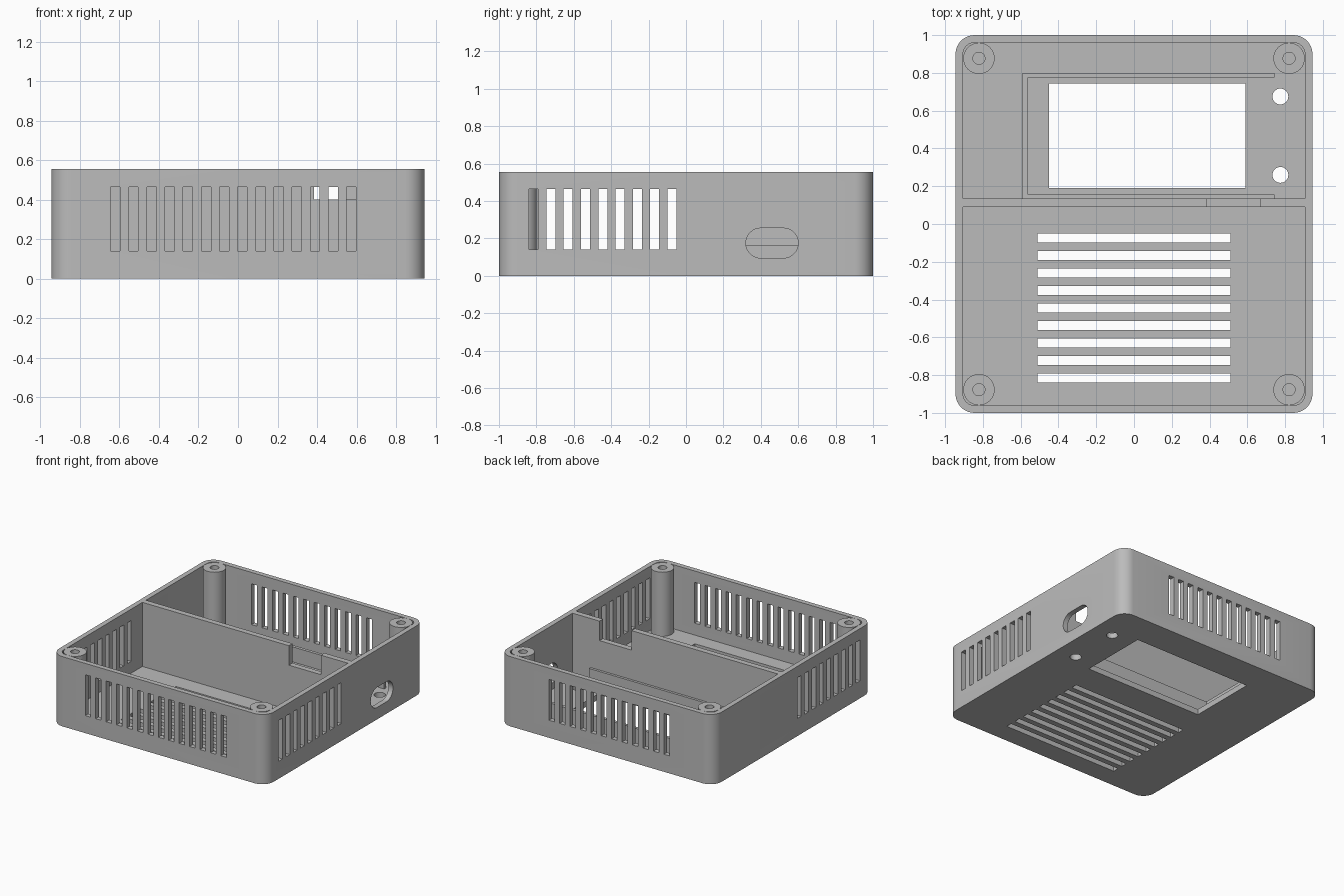
import bpy, bmesh, math
from mathutils import Matrix, Vector

cube = bpy.data.objects.get("Cube")
if cube:
    bpy.data.objects.remove(cube, do_unlink=True)

grey = bpy.data.materials.new("plain grey")
grey.use_nodes = True
colour = (0.5, 0.5, 0.5, 1)
grey.diffuse_color = colour
grey.node_tree.nodes["Principled BSDF"].inputs["Base Color"].default_value = colour

# Maps a flat outline and its thickness to the named axis
AXES = {
    "z": Matrix.Identity(3),
    "y": Matrix(((1, 0, 0), (0, 0, -1), (0, 1, 0))),
    "x": Matrix(((0, 0, 1), (1, 0, 0), (0, 1, 0))),
}


def rounded(w, h, r=0, steps=8):
    """Outline of a rectangle with rounded corners."""
    if r == 0:
        return [(-w/2, -h/2), (w/2, -h/2), (w/2, h/2), (-w/2, h/2)]
    pts = []
    for q, (sx, sy) in enumerate(((1, 1), (-1, 1), (-1, -1), (1, -1))):
        for i in range(steps + 1):
            a = math.pi / 2 * (q + i / steps)
            p = Vector((sx * (w/2 - r) + r * math.cos(a),
                        sy * (h/2 - r) + r * math.sin(a)))
            if not pts or (p - pts[-1]).length > 1e-4:
                pts.append(p)
    if (pts[0] - pts[-1]).length < 1e-4:
        pts.pop()
    return pts


def prism(bm, outline, depth, centre, axis="z"):
    """Extrude an outline along an axis, centred on a point."""
    m, c = AXES[axis], Vector(centre)
    rings = [[bm.verts.new(c + m @ Vector((p[0], p[1], d))) for p in outline]
             for d in (-depth/2, depth/2)]
    low, high = rings
    bm.faces.new(low[::-1])
    bm.faces.new(high)
    n = len(outline)
    for i in range(n):
        j = (i + 1) % n
        bm.faces.new((low[i], low[j], high[j], high[i]))


def make(name, bm):
    bmesh.ops.recalc_face_normals(bm, faces=bm.faces)
    mesh = bpy.data.meshes.new(name)
    bm.to_mesh(mesh)
    bm.free()
    mesh.materials.append(grey)
    obj = bpy.data.objects.new(name, mesh)
    bpy.context.collection.objects.link(obj)
    return obj


def activate(obj):
    bpy.ops.object.select_all(action="DESELECT")
    obj.select_set(True)
    bpy.context.view_layer.objects.active = obj


def cut(obj, bm):
    """Subtract the shapes in bm from an object."""
    cutter = make("cutter", bm)
    cutter.hide_render = True
    mod = obj.modifiers.new("cut", "BOOLEAN")
    mod.operation, mod.solver, mod.object = "DIFFERENCE", "EXACT", cutter
    activate(obj)
    bpy.ops.object.modifier_apply(modifier=mod.name)
    bpy.data.objects.remove(cutter, do_unlink=True)


def smooth(obj):
    activate(obj)
    bpy.ops.object.shade_smooth_by_angle(angle=math.radians(30))


W, L, H = 1.89, 2.0, 0.555
FLOOR = 0.045
SLOT, PITCH = 0.048, 0.0925
SLOT_Z, SLOT_H = 0.302, 0.325

# Open tray with rounded corners
bm = bmesh.new()
prism(bm, rounded(W, L, 0.1), H, (0, 0, H/2))
tray = make("tray", bm)
bm = bmesh.new()
prism(bm, rounded(1.81, 1.92, 0.06), H, (0, 0, FLOOR + H/2))
cut(tray, bm)

bm = bmesh.new()
# Front and back wall vents
for i in range(14):
    x = -0.621 + i * 0.0919
    for y in [-1] + ([1] if 0 < i < 13 else []):
        prism(bm, rounded(SLOT, SLOT_H), 0.16, (x, y * 0.98, SLOT_Z), "y")
# Side wall vents and floor vents
for i in range(9):
    y = -0.815 + i * PITCH
    for side in (-1, 1):
        prism(bm, rounded(SLOT, SLOT_H), 0.14, (side * 0.925, y, SLOT_Z), "x")
    prism(bm, rounded(1.02, SLOT), 0.2, (0, y, 0))
# Cable opening, screen window and two button holes
prism(bm, rounded(0.28, 0.16, 0.08), 0.14, (0.925, 0.46, 0.175), "x")
prism(bm, rounded(1.04, 0.555), 0.2, (0.07, 0.4675, 0))
for y in (0.26, 0.675):
    prism(bm, rounded(0.084, 0.084, 0.042), 0.2, (0.775, y, 0))
cut(tray, bm)
smooth(tray)

# Dividing wall with a cable notch
bm = bmesh.new()
prism(bm, [(-0.905, 0.04), (0.905, 0.04), (0.905, H), (0.667, H), (0.667, 0.4),
           (0.385, 0.4), (0.385, H), (-0.905, H)], 0.045, (0, 0.1125, 0), "y")
make("divider", bm)

# Three-sided ridge around the screen window
bm = bmesh.new()
prism(bm, [(0.745, 0.8), (-0.59, 0.8), (-0.59, 0.13), (0.745, 0.13),
           (0.745, 0.155), (-0.56, 0.155), (-0.56, 0.775), (0.745, 0.775)],
      0.125, (0, 0, 0.1025))
make("screen_ridge", bm)

# Corner screw posts
for sx, side in ((-1, "right"), (1, "left")):
    for sy, end in ((-1, "front"), (1, "back")):
        at = (sx * 0.821, sy * 0.877)
        bm = bmesh.new()
        prism(bm, rounded(0.166, 0.166, 0.083), H - 0.04, (*at, (H + 0.04) / 2))
        post = make(f"{end}_{side}_screw_post", bm)
        bm = bmesh.new()
        prism(bm, rounded(0.064, 0.064, 0.032), H, (*at, FLOOR + H/2))
        cut(post, bm)
        smooth(post)
